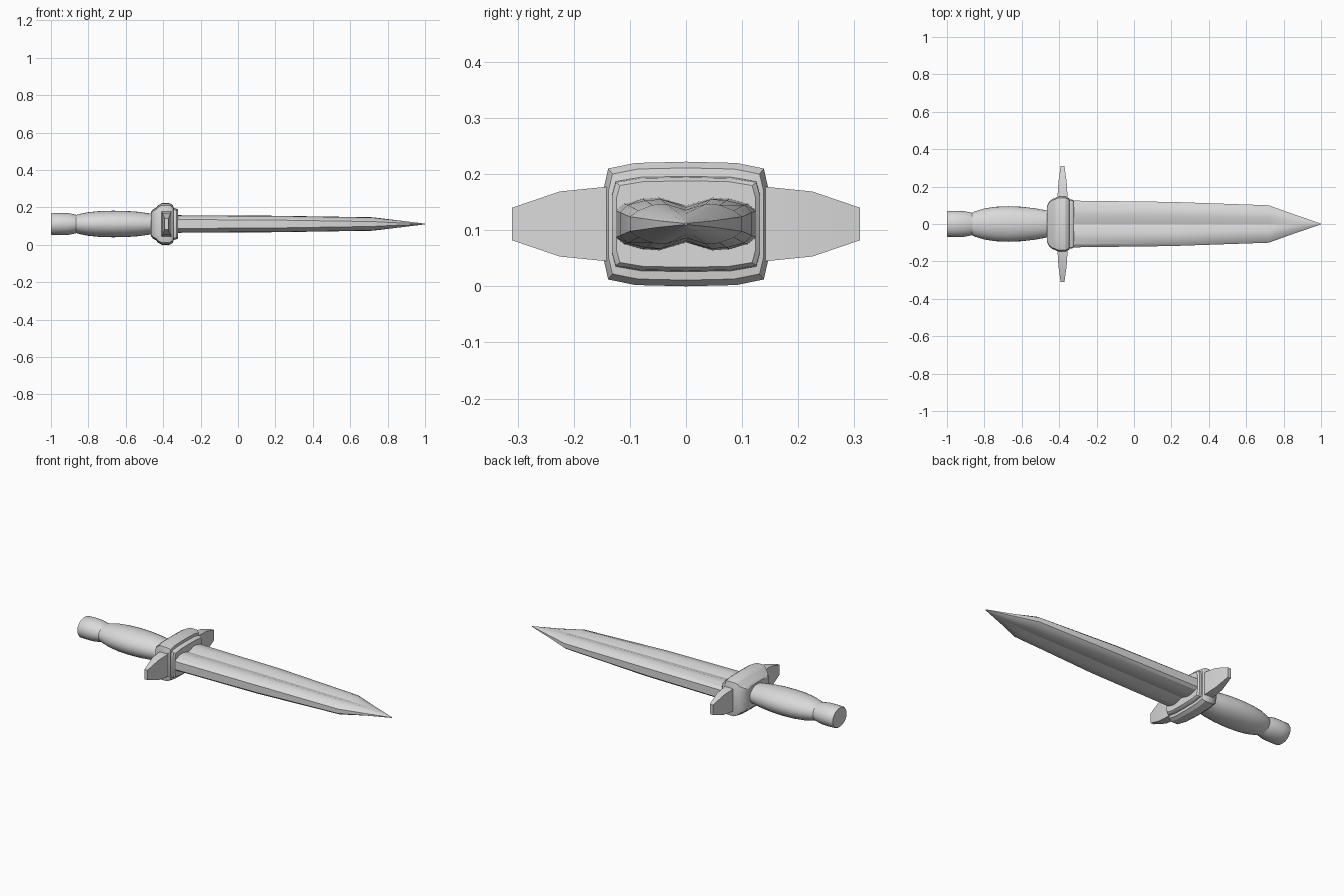
import bpy, bmesh, math

if "Cube" in bpy.data.objects:
    bpy.data.objects.remove(bpy.data.objects["Cube"])

CZ = 0.111  # height of the long axis

metal = bpy.data.materials.new("light_grey")
metal.diffuse_color = (0.7, 0.7, 0.7, 1)
metal.use_nodes = True
metal.node_tree.nodes["Principled BSDF"].inputs["Base Color"].default_value = metal.diffuse_color


def loft(name, rings, angle=30):
    """Skin a list of equal-length point rings and cap both ends."""
    bm = bmesh.new()
    loops = [[bm.verts.new(p) for p in ring] for ring in rings]
    n = len(loops[0])
    for a, b in zip(loops, loops[1:]):
        for i in range(n):
            j = (i + 1) % n
            bm.faces.new((a[i], a[j], b[j], b[i]))
    bm.faces.new(loops[0])
    bm.faces.new(loops[-1])
    bmesh.ops.recalc_face_normals(bm, faces=bm.faces)
    mesh = bpy.data.meshes.new(name)
    bm.to_mesh(mesh)
    bm.free()
    mesh.materials.append(metal)
    obj = bpy.data.objects.new(name, mesh)
    bpy.context.collection.objects.link(obj)
    bpy.ops.object.select_all(action='DESELECT')
    obj.select_set(True)
    bpy.context.view_layer.objects.active = obj
    bpy.ops.object.shade_smooth_by_angle(angle=math.radians(angle))
    return obj


def four_way(quarter):
    """Mirror a quarter outline, from the side (+y) to the middle top (y = 0)."""
    half = quarter + [(-y, z) for y, z in reversed(quarter[:-1])]
    return half + [(y, -z) for y, z in reversed(half)]


def section(x, outline, sy=1, sz=1):
    return [(x, y * sy, CZ + z * sz) for y, z in outline]


ellipse = [(math.cos(i * math.tau / 28), math.sin(i * math.tau / 28)) for i in range(28)]

# Blade: blunt edges, two ridges and a central groove that fades into the tip
blade = [
    (-0.34, [(0.125, 0.024), (0.11, 0.036), (0.078, 0.045), (0.047, 0.047), (0, 0.033)]),
    (0.20, [(0.118, 0.021), (0.104, 0.034), (0.073, 0.042), (0.044, 0.044), (0, 0.030)]),
    (0.72, [(0.100, 0.013), (0.085, 0.024), (0.060, 0.034), (0.036, 0.036), (0, 0.025)]),
    (0.86, [(0.050, 0.006), (0.042, 0.010), (0.026, 0.016), (0.012, 0.019), (0, 0.019)]),
    (1.00, [(0.002, 0.001), (0.0015, 0.0015), (0.001, 0.002), (0.0005, 0.002), (0, 0.002)]),
]
loft("blade", [section(x, four_way(q)) for x, q in blade], 22)

# Guard block: raised band between two stepped collars
block = four_way([(1, 0.6), (0.95, 0.89), (0.62, 0.98), (0, 1)])
steps = [(-0.465, 0.095, 0.065), (-0.455, 0.118, 0.078), (-0.437, 0.134, 0.088),
         (-0.428, 0.136, 0.100), (-0.408, 0.146, 0.111), (-0.365, 0.146, 0.111),
         (-0.347, 0.138, 0.100), (-0.345, 0.132, 0.085), (-0.330, 0.132, 0.083),
         (-0.322, 0.124, 0.077)]
loft("guard_block", [section(x, block, sy, sz) for x, sy, sz in steps])

# Guard arms: tapering bars on both sides
for side, name in ((1, "guard_arm_left"), (-1, "guard_arm_right")):
    bars = [(0.12, 0.027, 0.068), (0.145, 0.027, 0.066), (0.225, 0.022, 0.058), (0.31, 0.010, 0.029)]
    loft(name, [[(-0.382 + sx * w, side * y, CZ + sz * h)
                 for sx, sz in ((-1, -1), (1, -1), (1, 1), (-1, 1))] for y, w, h in bars], 20)

# Grip: swelling oval handle
grip = [(-0.87, 0.058, 0.046), (-0.85, 0.068, 0.053), (-0.80, 0.083, 0.063),
        (-0.74, 0.092, 0.069), (-0.67, 0.095, 0.071), (-0.60, 0.092, 0.070),
        (-0.53, 0.084, 0.065), (-0.47, 0.073, 0.056), (-0.44, 0.068, 0.052)]
loft("grip", [section(x, ellipse, ry, rz) for x, ry, rz in grip])

# Pommel: flared oval cap
pommel = [(-1.0, 0.065, 0.055), (-0.995, 0.069, 0.059), (-0.95, 0.070, 0.060),
          (-0.91, 0.069, 0.059), (-0.88, 0.063, 0.053), (-0.855, 0.057, 0.046)]
loft("pommel", [section(x, ellipse, ry, rz) for x, ry, rz in pommel], 40)
